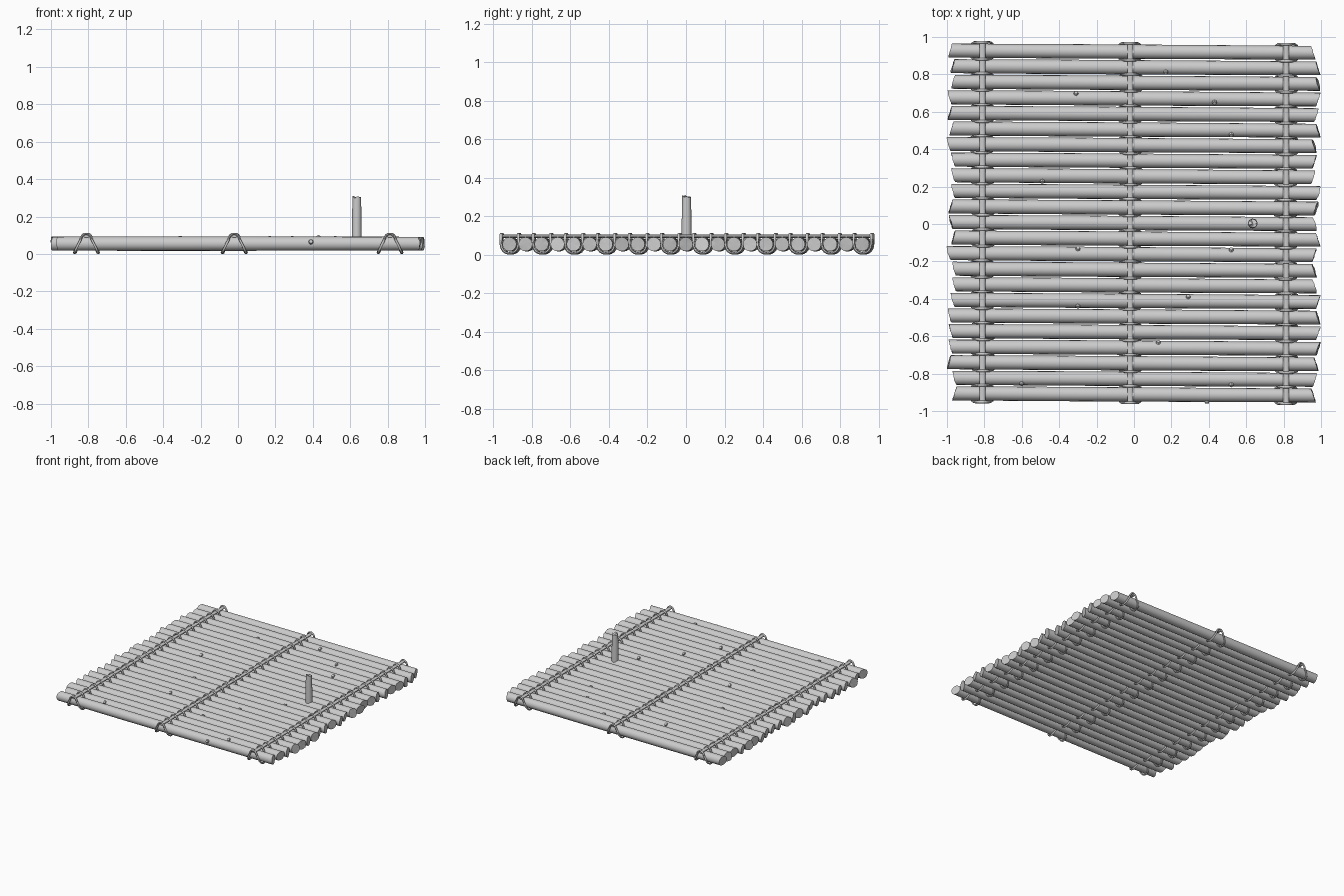
import bpy, bmesh, math, random
from mathutils import Matrix, Vector

if "Cube" in bpy.data.objects:
    bpy.data.objects.remove(bpy.data.objects["Cube"])

random.seed(4)
SIDES = 16
LOG_R, LOG_Z, PITCH = 0.0385, 0.055, 0.0833
Y0 = 0.005
TILT = -0.006


def add_object(name, bm, angle=35):
    bmesh.ops.recalc_face_normals(bm, faces=bm.faces)
    mesh = bpy.data.meshes.new(name)
    bm.to_mesh(mesh)
    bm.free()
    ob = bpy.data.objects.new(name, mesh)
    bpy.context.collection.objects.link(ob)
    smooth(ob, angle)
    return ob


def smooth(ob, angle):
    bpy.ops.object.select_all(action='DESELECT')
    ob.select_set(True)
    bpy.context.view_layer.objects.active = ob
    bpy.ops.object.shade_smooth_by_angle(angle=math.radians(angle))


def rod(bm, rings):
    """Tube along local x; each ring = (x, radius, slant, slant phase, jag)."""
    loops = []
    for x, r, slant, phase, jag in rings:
        loop = []
        for i in range(SIDES):
            a = 2 * math.pi * i / SIDES
            dx = slant * math.cos(a - phase) + random.uniform(-jag, jag)
            loop.append(bm.verts.new((x + dx, r * math.cos(a), r * math.sin(a))))
        loops.append(loop)
    for a, b in zip(loops, loops[1:]):
        for i in range(SIDES):
            j = (i + 1) % SIDES
            bm.faces.new((a[i], a[j], b[j], b[i]))
    for loop, ring in ((loops[0], rings[0]), (loops[-1], rings[-1])):
        c = bm.verts.new((ring[0], 0, 0))
        for i in range(SIDES):
            bm.faces.new((loop[i], loop[(i + 1) % SIDES], c))


# Logs, back to front, with roughly cut ends
lefts = [.98, .97, .965, .985, .985, .975, .99, .967, .965, .967, .98, .98,
         .967, .99, .96, .96, .97, .985, .98, .98, .99, .96, .96]
rights = [.958, .985, .985, .985, .975, .985, .965, .965, .957, .985, .975, .965,
          .985, .965, .965, .965, .985, .985, .985, .985, .975, .965, .96]
for k, (l, r) in enumerate(zip(lefts, rights)):
    y = Y0 + (11 - k) * PITCH
    bm = bmesh.new()
    p1, p2 = random.choice((0, math.pi)), random.choice((0, math.pi))
    p1 += random.uniform(-.6, .6)
    p2 += random.uniform(-.6, .6)
    rod(bm, [(-l, LOG_R * .97, .011, p1, .002),
             (-.4, LOG_R, 0, 0, 0), (.4, LOG_R * .98, 0, 0, 0),
             (r, LOG_R * .95, .012, p2, .002)])
    log = add_object(f"log_{k + 1}", bm)
    log.location = (0, y, LOG_Z)
    log.rotation_euler = (0, 0, TILT)

# Knots: small branch stubs on the logs (x, log index, angle round the log)
knots = [(-.31, 3, 50), (.43, 3, 120), (.17, 1, 130), (.52, 5, 130), (-.49, 8, 140),
         (-.30, 13, 45), (.52, 13, 45), (.29, 16, 50), (-.30, 16, 140),
         (.13, 19, 40), (-.60, 21, 140), (.52, 21, 140), (.39, 22, 165)]
bm = bmesh.new()
for x, k, deg in knots:
    a = math.radians(deg)
    d = Vector((0, math.cos(a), math.sin(a)))
    y = Y0 + (11 - k) * PITCH + TILT * x
    m = (Matrix.Translation(Vector((x, y, LOG_Z)) + d * LOG_R)
         @ d.to_track_quat('Z', 'Y').to_matrix().to_4x4())
    bmesh.ops.create_cone(bm, cap_ends=True, segments=8, radius1=.016,
                          radius2=.010, depth=.016, matrix=m)
add_object("branch_knots", bm)

# Broken mast stump
bm = bmesh.new()
rod(bm, [(.05, .026, 0, 0, 0), (.20, .025, 0, 0, 0), (.302, .023, .003, 2, .007)])
bm.transform(Matrix.Rotation(-math.pi / 2, 4, 'Y'))
mast = add_object("mast", bm)
mast.location = (.635, .003, 0)

# Lashings: a flat cross pole over the logs, tied by rope loops under every other log
H = .045
half = [(0, -H, .107), (.018, -H, .100), (.032, -H, .072), (.047, -H * .95, .042),
        (.058, -.030, .018), (.062, 0, .007), (.058, .030, .018),
        (.047, H * .95, .042), (.032, H, .072), (.018, H, .100), (0, H, .107)]
path = half + [(-x, y, z) for x, y, z in half[-2:0:-1]]
for name, x0 in (("left", -.81), ("middle", -.02), ("right", .813)):
    shift = TILT * x0
    # cross pole
    bm = bmesh.new()
    bmesh.ops.create_cone(bm, cap_ends=True, segments=10, radius1=1, radius2=1, depth=2,
                          matrix=Matrix.Rotation(math.pi / 2, 4, 'X'))
    bmesh.ops.scale(bm, vec=(.016, .962, .009), verts=bm.verts)
    pole = add_object(f"{name}_cross_pole", bm, 50)
    pole.location = (x0, Y0 + shift, .096)
    # rope loops
    cu = bpy.data.curves.new(f"{name}_rope_ties", 'CURVE')
    cu.dimensions = '3D'
    cu.bevel_depth = .007
    cu.bevel_resolution = 1
    cu.resolution_u = 2
    for k in range(0, 23, 2):
        sp = cu.splines.new('BEZIER')
        sp.bezier_points.add(len(path) - 1)
        sp.use_cyclic_u = True
        jx = random.uniform(-.004, .004)
        for bp, (x, y, z) in zip(sp.bezier_points, path):
            bp.co = (x0 + x + jx, Y0 + (11 - k) * PITCH + shift + y, z)
            bp.handle_left_type = bp.handle_right_type = 'AUTO'
    rope = bpy.data.objects.new(f"{name}_rope_ties", cu)
    bpy.context.collection.objects.link(rope)
    bpy.ops.object.select_all(action='DESELECT')
    rope.select_set(True)
    bpy.context.view_layer.objects.active = rope
    bpy.ops.object.convert(target='MESH')
    smooth(bpy.context.view_layer.objects.active, 60)
